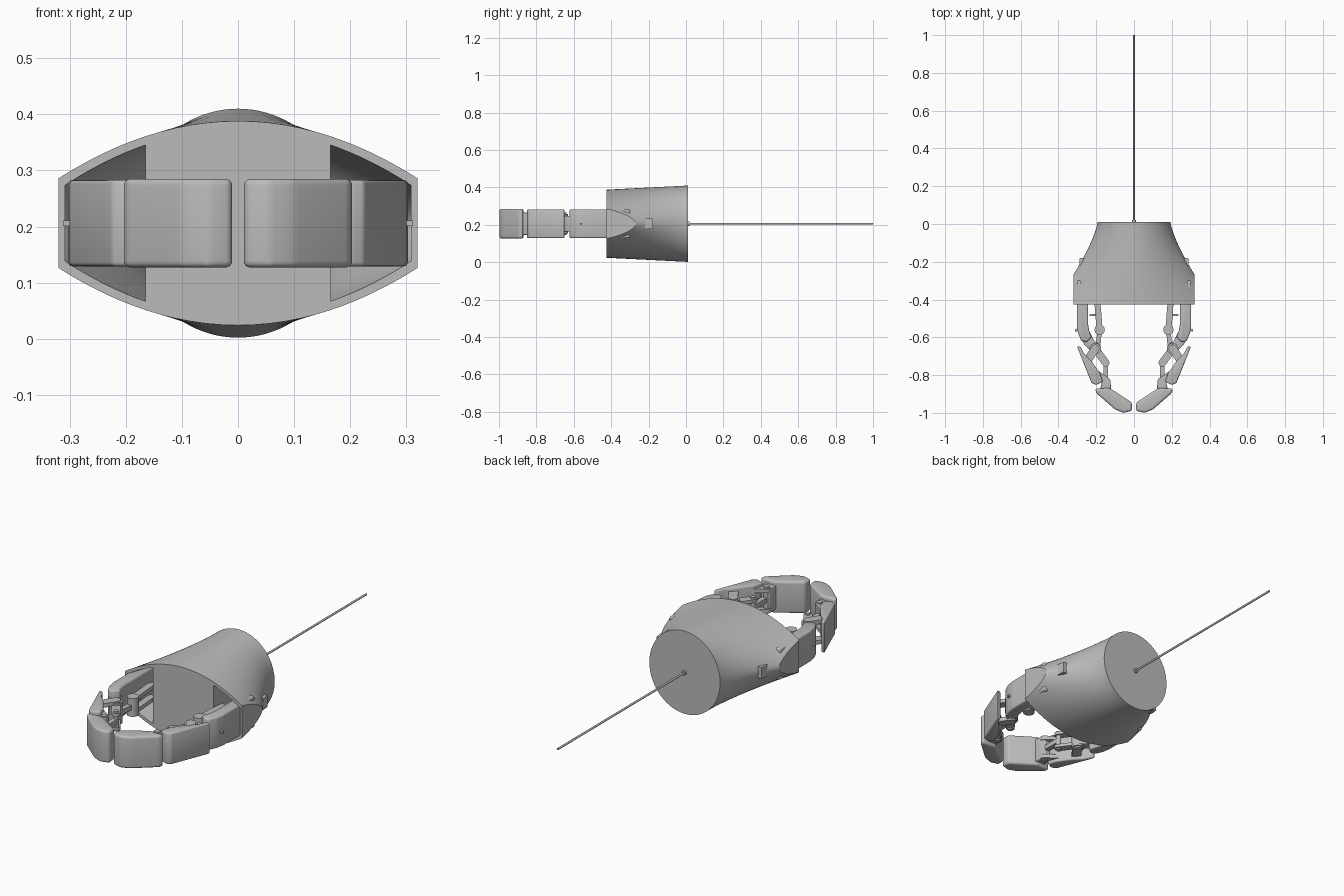
import bpy, bmesh, math
from mathutils import Matrix, Vector

cube = bpy.data.objects.get("Cube")
if cube:
    bpy.data.objects.remove(cube, do_unlink=True)

grey = bpy.data.materials.new("plain_grey")
grey.use_nodes = True
colour = (0.5, 0.5, 0.5, 1)
grey.diffuse_color = colour
grey.node_tree.nodes["Principled BSDF"].inputs["Base Color"].default_value = colour

MID = 0.206          # height of the centre line
BACK, FRONT = 0.01, -0.425


def finish(bm, name, mirror=False):
    """Turn a bmesh into a shaded, coloured object, mirrored across x if asked."""
    if mirror:
        copy = bmesh.ops.duplicate(bm, geom=bm.verts[:] + bm.edges[:] + bm.faces[:])["geom"]
        for v in copy:
            if isinstance(v, bmesh.types.BMVert):
                v.co.x = -v.co.x
        bmesh.ops.reverse_faces(bm, faces=[f for f in copy if isinstance(f, bmesh.types.BMFace)])
    bmesh.ops.recalc_face_normals(bm, faces=bm.faces)
    mesh = bpy.data.meshes.new(name)
    bm.to_mesh(mesh)
    bm.free()
    mesh.materials.append(grey)
    obj = bpy.data.objects.new(name, mesh)
    bpy.context.collection.objects.link(obj)
    smooth(obj)
    return obj


def smooth(obj):
    bpy.ops.object.select_all(action="DESELECT")
    obj.select_set(True)
    bpy.context.view_layer.objects.active = obj
    bpy.ops.object.shade_smooth_by_angle(angle=math.radians(30))


def loft(y_start, y_end, wall=0.0, steps=20, sides=96):
    """Blend a round back into a pointed lens at the front."""
    bm = bmesh.new()
    rings = []
    for i in range(steps + 1):
        y = y_start + (y_end - y_start) * i / steps
        t = (BACK - y) / (BACK - FRONT)
        s = max(t, 0) ** 1.35
        ring = []
        for k in range(sides):
            a = 2 * math.pi * k / sides
            c, n = math.cos(a), math.sin(a)
            x = c * (0.193 + 0.234 * s - wall * 2)
            z = (1 - t) * (0.204 - wall) * n + t * (0.182 - wall) * n * abs(n)
            ring.append(bm.verts.new((x, y, MID + z)))
        rings.append(ring)
    for r, q in zip(rings, rings[1:]):
        for k in range(sides):
            j = (k + 1) % sides
            bm.faces.new((r[k], r[j], q[j], q[k]))
    bm.faces.new(rings[0])
    bm.faces.new(rings[-1])
    return bm


def clip(bm, x, direction):
    """Cut away everything beyond x in the given direction and close the cut."""
    bmesh.ops.bisect_plane(bm, geom=bm.verts[:] + bm.edges[:] + bm.faces[:],
                           plane_co=(x, 0, 0), plane_no=(direction, 0, 0), clear_outer=True)
    bmesh.ops.holes_fill(bm, edges=[e for e in bm.edges if e.is_boundary], sides=0)


def prism(outline, half, bevel=0.0, z=MID, segments=3):
    """Extrude an x-y outline to both sides of a height."""
    bm = bmesh.new()
    base = bm.faces.new([bm.verts.new((x, y, z - half)) for x, y in outline])
    top = bmesh.ops.extrude_face_region(bm, geom=[base])["geom"]
    bmesh.ops.translate(bm, vec=(0, 0, half * 2),
                        verts=[v for v in top if isinstance(v, bmesh.types.BMVert)])
    if bevel:
        bmesh.ops.bevel(bm, geom=bm.edges[:], offset=bevel, segments=segments,
                        profile=0.5, affect="EDGES", clamp_overlap=True)
    return bm


def part(name, outline, half, bevel=0.0, z=MID, segments=3):
    return finish(prism(outline, half, bevel, z, segments), name, mirror=True)


def pin(name, x, y, radius, half, z=MID):
    bm = bmesh.new()
    bmesh.ops.create_cone(bm, cap_ends=True, segments=24, radius1=radius, radius2=radius,
                          depth=half * 2, matrix=Matrix.Translation((x, y, z)))
    return finish(bm, name, mirror=True)


def bar(name, a, b, width, half, z=MID):
    """Straight link with rounded ends between two points."""
    a, b = Vector(a), Vector(b)
    ang = math.atan2(b.y - a.y, b.x - a.x)
    pts = []
    for centre, turn in ((b, -90), (a, 90)):
        for k in range(9):
            t = ang + math.radians(turn + 22.5 * k)
            pts.append((centre.x + width * math.cos(t), centre.y + width * math.sin(t)))
    return part(name, pts, half, z=z)


# Housing with a hollow at each side where the fingers enter
bm = loft(BACK, FRONT)
clip(bm, 0.32, 1)
clip(bm, -0.32, -1)
housing = finish(bm, "housing")
bm = loft(-0.06, -0.45, wall=0.014)
clip(bm, 0.308, 1)
clip(bm, 0.165, -1)
cavity = finish(bm, "cavity_cutter", mirror=True)
cavity.hide_render = True
cut = housing.modifiers.new("cavities", "BOOLEAN")
cut.operation, cut.solver, cut.object = "DIFFERENCE", "EXACT", cavity
bpy.context.view_layer.objects.active = housing
bpy.ops.object.modifier_apply(modifier=cut.name)
bpy.data.objects.remove(cavity, do_unlink=True)
smooth(housing)

# Rear rod and its collar
for name, radius, y0, y1 in (("rod", 0.005, 0, 1), ("rod_collar", 0.011, 0, 0.02)):
    bm = bmesh.new()
    turn = Matrix.Translation((0, (y0 + y1) / 2, MID)) @ Matrix.Rotation(math.pi / 2, 4, "X")
    bmesh.ops.create_cone(bm, cap_ends=True, segments=16, radius1=radius, radius2=radius,
                          depth=y1 - y0, matrix=turn)
    finish(bm, name)

# Side catches on the housing
part("side_catch", [(0.24, -0.18), (0.287, -0.18), (0.29, -0.22), (0.26, -0.22)], 0.028)

# Finger base: a straight arm that bends inward to the first knuckle
HALF = 0.077
part("finger_base", [(0.243, -0.3), (0.303, -0.3), (0.303, -0.54), (0.296, -0.58),
                     (0.278, -0.62), (0.25, -0.625), (0.225, -0.6), (0.238, -0.565), (0.243, -0.53)],
     HALF, 0.008)
part("knuckle_arm", [(0.235, -0.57), (0.285, -0.6), (0.262, -0.64), (0.215, -0.685),
                     (0.18, -0.67), (0.18, -0.64), (0.21, -0.62)], 0.042, 0.004)
pin("knuckle_pin", 0.205, -0.66, 0.03, 0.052)

# Middle link: outer plate with inner cheeks at top and bottom
part("middle_plate", [(0.302, -0.648), (0.282, -0.65), (0.262, -0.69), (0.222, -0.73),
                      (0.18, -0.79), (0.165, -0.835), (0.2, -0.852), (0.225, -0.842)], HALF, 0.007)
for side in (-1, 1):
    z = MID + side * 0.05
    bar("middle_cheek", (0.205, -0.66), (0.245, -0.72), 0.022, 0.01, z)
    bar("rocker", (0.205, -0.66), (0.15, -0.735), 0.02, 0.008, MID + side * 0.035)
    bar("tip_lug", (0.145, -0.835), (0.195, -0.8), 0.022, 0.01, z)
    # Drive links reaching out of the housing
    bar("drive_link", (0.195, -0.4), (0.182, -0.56), 0.016, 0.01, MID + side * 0.03)
pin("rocker_pin", 0.15, -0.735, 0.012, 0.05)
pin("tip_pin", 0.145, -0.835, 0.014, 0.066)
pin("drive_pin", 0.182, -0.56, 0.027, 0.045)
bar("push_link", (0.182, -0.56), (0.19, -0.65), 0.012, 0.012)
bar("tip_link", (0.15, -0.735), (0.15, -0.83), 0.012, 0.012)
part("drive_peg", [(0.2, -0.476), (0.235, -0.478), (0.235, -0.486), (0.2, -0.488)], 0.01)
part("outer_stud", [(0.295, -0.555), (0.312, -0.555), (0.312, -0.568), (0.295, -0.568)], 0.005)

# Fingertip: a fat rounded pad angled toward the centre
part("fingertip", [(0.206, -0.872), (0.13, -0.868), (0.012, -0.945), (0.01, -0.988),
                   (0.055, -1.0), (0.1, -0.982), (0.2, -0.895)], 0.079, 0.024, segments=5)
part("fingertip_hinge", [(0.125, -0.83), (0.165, -0.82), (0.18, -0.88), (0.12, -0.89)], 0.06, 0.004)
